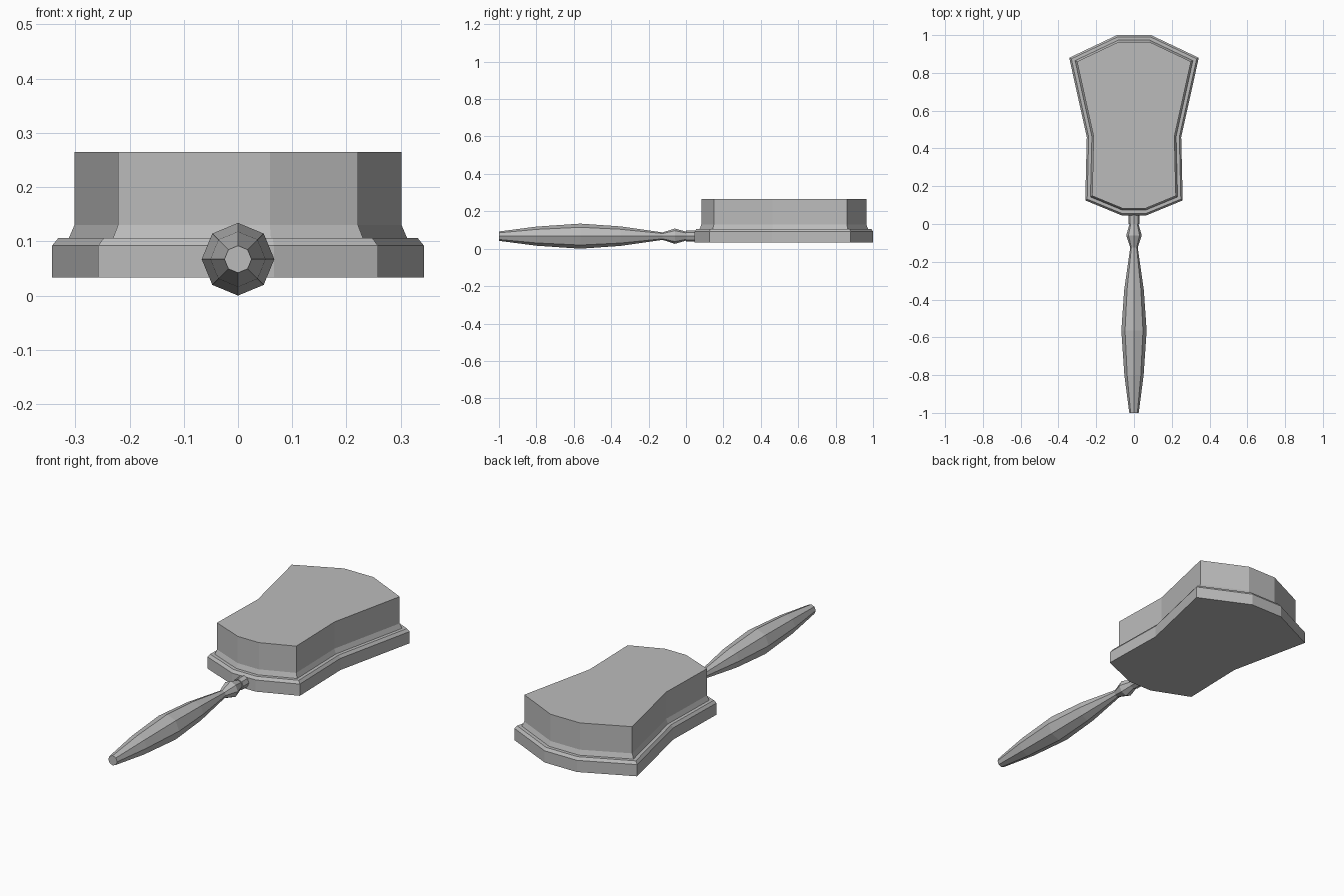
import bpy
import bmesh
import math
from mathutils import Vector

cube = bpy.data.objects.get("Cube")
if cube:
    bpy.data.objects.remove(cube, do_unlink=True)

grey = bpy.data.materials.new("plain_grey")
grey.use_nodes = True
colour = (0.5, 0.5, 0.5, 1)
grey.diffuse_color = colour
grey.node_tree.nodes["Principled BSDF"].inputs["Base Color"].default_value = colour


def loft(name, rings):
    """Skin a stack of equal-length rings and cap both ends."""
    bm = bmesh.new()
    loops = [[bm.verts.new(p) for p in ring] for ring in rings]
    count = len(loops[0])
    for low, high in zip(loops, loops[1:]):
        for i in range(count):
            j = (i + 1) % count
            bm.faces.new((low[i], low[j], high[j], high[i]))
    bm.faces.new(loops[0][::-1])
    bm.faces.new(loops[-1])
    bmesh.ops.recalc_face_normals(bm, faces=bm.faces)
    mesh = bpy.data.meshes.new(name)
    bm.to_mesh(mesh)
    bm.free()
    mesh.materials.append(grey)
    obj = bpy.data.objects.new(name, mesh)
    bpy.context.collection.objects.link(obj)
    return obj


def inset(points, distance):
    """Mitred inward offset of a counter-clockwise outline."""
    result = []
    for i, p in enumerate(points):
        a = (p - points[i - 1]).normalized()
        b = (points[(i + 1) % len(points)] - p).normalized()
        na, nb = Vector((-a.y, a.x)), Vector((-b.y, b.x))
        result.append(p + (na + nb) * distance / (1 + na.dot(nb)))
    return result


# Waisted outline of the brush head, mirrored across x
half = [(0.066, 0.046), (0.258, 0.125), (0.25, 0.46), (0.343, 0.88), (0.09, 1.0)]
outline = [Vector(p) for p in half] + [Vector((-x, y)) for x, y in reversed(half)]


def head_part(name, steps):
    return loft(name, [[(p.x, p.y, z) for p in inset(outline, d)] for d, z in steps])


# Head plate with a chamfered rim, and the bristle block with a flared foot
head_part("head_plate", [(0, 0.033), (0, 0.092), (0.01, 0.106)])
head_part("bristle_block", [(0.027, 0.106), (0.036, 0.13), (0.036, 0.265)])

# Turned eight-sided handle: (y, radius)
axis_z = 0.067
profile = [(-1, 0.025), (-0.8, 0.051), (-0.565, 0.067), (-0.35, 0.052),
           (-0.125, 0.02), (-0.06, 0.041), (0, 0.024)]


def turned(name, steps):
    angles = [math.tau * i / 8 for i in range(8)]
    return loft(name, [[(r * math.cos(a), y, axis_z + r * math.sin(a)) for a in angles]
                       for y, r in steps])


turned("handle", profile)
turned("handle_collar", [(0, 0.029), (0.06, 0.029)])
